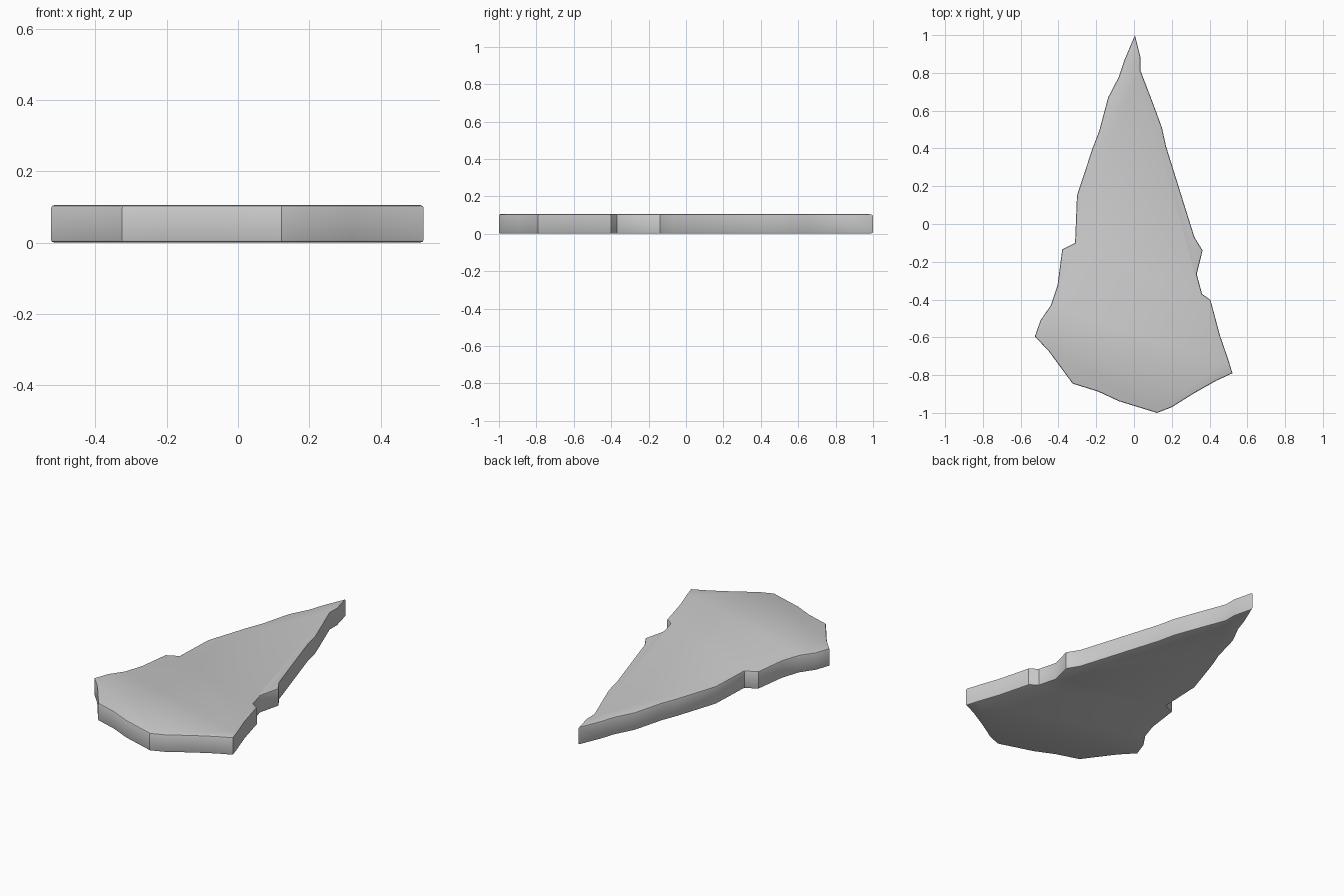
import bpy, bmesh

if "Cube" in bpy.data.objects:
    bpy.data.objects.remove(bpy.data.objects["Cube"])

# Stone-grey material
grey = bpy.data.materials.new("stone grey")
grey.diffuse_color = (0.6, 0.6, 0.6, 1)
grey.use_nodes = True
grey.node_tree.nodes["Principled BSDF"].inputs["Base Color"].default_value = grey.diffuse_color

# Chipped shard outline, clockwise from the tip
outline = [
    (0.005, 1.0), (0.035, 0.88), (0.035, 0.81), (0.10, 0.64), (0.148, 0.51),
    (0.17, 0.41), (0.32, -0.07), (0.363, -0.14), (0.332, -0.265), (0.36, -0.37),
    (0.405, -0.402), (0.455, -0.59), (0.50, -0.72), (0.521, -0.79),
    (0.435, -0.83), (0.32, -0.895), (0.20, -0.97), (0.122, -1.0),
    (-0.08, -0.938), (-0.19, -0.887), (-0.325, -0.845), (-0.45, -0.675),
    (-0.525, -0.595), (-0.495, -0.51), (-0.44, -0.43), (-0.405, -0.325),
    (-0.38, -0.135), (-0.312, -0.10), (-0.302, 0.15), (-0.22, 0.40),
    (-0.185, 0.49), (-0.137, 0.67), (-0.08, 0.78), (-0.05, 0.87)]
HEIGHT = 0.105

# Extrude the outline into a slab
bm = bmesh.new()
base = bm.faces.new([bm.verts.new((x, y, 0)) for x, y in outline])
ext = bmesh.ops.extrude_face_region(bm, geom=[base], use_keep_orig=True)
for v in ext["geom"]:
    if isinstance(v, bmesh.types.BMVert):
        v.co.z = HEIGHT
bmesh.ops.recalc_face_normals(bm, faces=bm.faces)

# Soften the top and bottom rims, leaving the vertical breaks crisp
rims = [e for e in bm.edges if abs(e.verts[0].co.z - e.verts[1].co.z) < 1e-5]
bmesh.ops.bevel(bm, geom=rims, offset=0.008, offset_type='OFFSET',
                segments=2, profile=0.5, affect='EDGES', clamp_overlap=True)

mesh = bpy.data.meshes.new("stone_shard")
bm.to_mesh(mesh)
bm.free()
mesh.materials.append(grey)
shard = bpy.data.objects.new("stone_shard", mesh)
bpy.context.collection.objects.link(shard)
bpy.context.view_layer.objects.active = shard
shard.select_set(True)
bpy.ops.object.shade_smooth_by_angle(angle=0.52)
